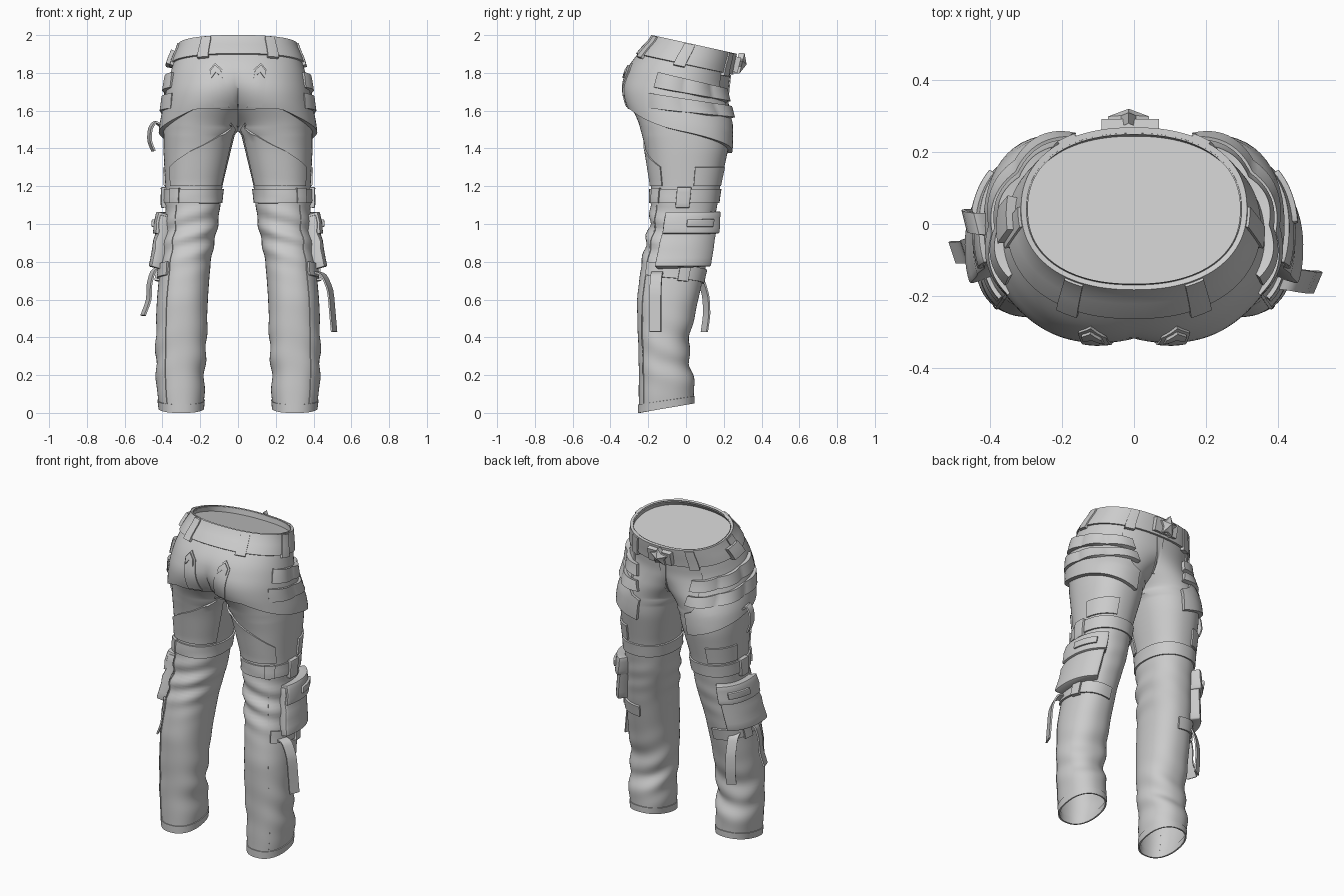
import bpy, bmesh
from math import sin, cos, pi, acos, exp, hypot
from mathutils import Vector

cube = bpy.data.objects.get("Cube")
if cube:
    bpy.data.objects.remove(cube)

cloth = bpy.data.materials.new("grey_cloth")
cloth.use_nodes = True
cloth.diffuse_color = (0.6, 0.6, 0.6, 1)
cloth.node_tree.nodes["Principled BSDF"].inputs["Base Color"].default_value = (0.6, 0.6, 0.6, 1)

# Cross-sections of one leg and hip: height, inner x, outer x, back y, front y
SECTIONS = [
    (0.0, .185, .415, -.25, .04), (0.1, .175, .43, -.25, .045),
    (0.2, .18, .435, -.25, .035), (0.3, .17, .435, -.25, .01),
    (0.4, .165, .435, -.255, .02), (0.6, .16, .43, -.26, .065),
    (0.8, .145, .41, -.235, .11), (1.0, .105, .385, -.193, .15),
    (1.2, .083, .385, -.183, .18), (1.4, .035, .395, -.215, .225),
    (1.5, .01, .395, -.24, .23), (1.56, -.03, .39, -.26, .23),
    (1.62, -.09, .38, -.295, .23), (1.7, -.17, .37, -.318, .225),
    (1.8, -.3, .355, -.3, .225), (1.9, -.335, .335, -.24, .235),
    (2.0, -.295, .295, -.16, .255)]


def linear(z):
    z = min(max(z, 0), 2)
    for a, b in zip(SECTIONS, SECTIONS[1:]):
        if z <= b[0]:
            f = (z - a[0]) / (b[0] - a[0])
            return [p + (q - p) * f for p, q in zip(a[1:], b[1:])]


def section(z):
    rows = [linear(z + d) for d in (-.03, -.015, 0, .015, .03)]
    return [sum(c) / 5 for c in zip(*rows)]


def power(v, p):
    return abs(v) ** p * (1 if v > 0 else -1)


def surface(t, z, off=0.0):
    """Cloth point: t runs from back (-1) over the outside (0) to front (1)."""
    xi, xo, yb, yf = section(z)
    if 0 < xi < .016:
        xi = 0
    cx, rx, cy, ry = (xi + xo) / 2, (xo - xi) / 2, (yb + yf) / 2, (yf - yb) / 2
    # Legs and waist are boxier than the hips
    p = .88 + .12 * exp(-((z - 1.68) / .17) ** 2)
    a0 = pi if cx >= rx else acos(-(max(cx, 0) / rx) ** (1 / p))
    a = t * a0
    # Folds gather behind the knee and above the cuff
    knee = exp(-((z - .95) / .14) ** 2) * (.4 - .6 * sin(a))
    ankle = exp(-((z - .3) / .17) ** 2) * (.5 + .4 * sin(a))
    fold = .01 * knee * sin(55 * z + 2.5 * cos(a)) + .011 * ankle * sin(36 * z + 3 * sin(a + .6))
    nx, ny = cos(a) / rx, sin(a) / ry
    k = (off + fold) / hypot(nx, ny)
    x = max(0, cx + rx * power(cos(a), p) + nx * k)
    y = cy + ry * power(sin(a), p) + ny * k
    tilt = min(max((z - 1.5) / .35, 0), 1)
    zz = z - .22 * (y + .18) * tilt + .17 * max(0, y + .25) * max(0, 1 - z / .3)
    return Vector((x, y, zz))


def finish(name, bm, mirror=False, thick=0.0, bevel=0.0):
    bmesh.ops.remove_doubles(bm, verts=bm.verts, dist=.0002)
    mesh = bpy.data.meshes.new(name)
    bm.to_mesh(mesh)
    bm.free()
    ob = bpy.data.objects.new(name, mesh)
    bpy.context.collection.objects.link(ob)
    mesh.materials.append(cloth)
    if mirror:
        ob.modifiers.new("Mirror", "MIRROR")
    if thick:
        m = ob.modifiers.new("Solidify", "SOLIDIFY")
        m.thickness, m.offset = thick, -1
    if bevel:
        m = ob.modifiers.new("Bevel", "BEVEL")
        m.width, m.segments = bevel, 2
    bpy.ops.object.select_all(action="DESELECT")
    ob.select_set(True)
    bpy.context.view_layer.objects.active = ob
    bpy.ops.object.convert(target="MESH")
    bpy.ops.object.shade_smooth_by_angle(angle=.7)


def grid(name, point, nu, nv, flip=False, **kw):
    bm = bmesh.new()
    v = [[bm.verts.new(point(i / nu, j / nv)) for i in range(nu + 1)] for j in range(nv + 1)]
    for j in range(nv):
        for i in range(nu):
            f = [v[j][i], v[j][i + 1], v[j + 1][i + 1], v[j + 1][i]]
            bm.faces.new(f[::-1] if flip else f)
    finish(name, bm, **kw)


def patch(name, t0, t1, lo, hi, off, base=None, slope=0.0, wave=0.0, nu=16, nv=4, side=0, bevel=0.0):
    """Cloth piece lying on the surface; base is its offset along the top edge."""
    top = off if base is None else base

    def point(u, v):
        t = t0 + (t1 - t0) * u
        low = lo(t) if callable(lo) else lo + slope * t
        high = hi(t) if callable(hi) else hi + slope * t
        o = off + (top - off) * v + wave * abs(sin(3 * pi * u))
        p = surface(t, low + (high - low) * v, o)
        return Vector((p.x * (side or 1), p.y, p.z))
    grid(name, point, nu, nv, flip=side < 0, mirror=not side,
         thick=max(off, top) + .004, bevel=bevel)


def ribbon(name, pts, width):
    """Loose strap following a path, with width along a fixed direction."""
    w = Vector(width)
    pts = [Vector(p) for p in pts]

    def point(u, v):
        # A weighted average softens the corners of the path
        def at(s):
            s = min(max(s, 0), 1) * (len(pts) - 1)
            i = min(int(s), len(pts) - 2)
            return pts[i].lerp(pts[i + 1], s - i)
        return (at(v - .08) + at(v) * 2 + at(v + .08)) / 4 + w * (u - .5)
    grid(name, point, 2, 20, thick=.01)


# Trousers body and the closed waist
grid("trousers", lambda u, v: surface(2 * u - 1, 2 * v), 56, 110, mirror=True)
bm = bmesh.new()
rim = [surface(i / 16 - 1, 1.965) for i in range(33)]
rim += [Vector((-p.x, p.y, p.z)) for p in rim[-2:0:-1]]
bm.faces.new([bm.verts.new(p) for p in rim])
finish("waist_lining", bm)


# Flared hip panel, its hem dropping from the seat to the front of the thigh
def hip_hem(t):
    return 1.6 - .205 * max(0, t + .55)


patch("hip_panel", -1, .55, hip_hem, 1.9, .025, base=.005, nu=40, nv=16)


# Seat pockets with a pointed top, and seams
def pocket_top(t):
    return 1.83 - .6 * abs(t + .8)


patch("seat_pocket", -.87, -.73, 1.61, pocket_top, .031, base=.019, nu=8, nv=8)
patch("seat_pocket_flap", -.85, -.75, lambda t: pocket_top(t) - .05,
      lambda t: pocket_top(t) - .012, .028, nu=8)
patch("rear_thigh_panel", -.86, -.22, 1.2, lambda t: 1.223 - .36 * t, .008, nu=24, nv=10)
patch("fly_seam", .97, 1, 1.6, 1.88, .006, nu=2, nv=8)

# Belt with loops
patch("belt", -1, 1, 1.885, 2, .016, nu=48)
for t in (-.67, -.05, .62):
    patch("belt_loop", t - .06, t + .06, 1.87, 1.997, .024, nu=4)
patch("belt_tail", -.08, .1, 1.88, 1.96, .045, nu=6, side=-1)

# Hip webbing
for low, high, start in ((1.72, 1.805, -.24), (1.605, 1.685, -.28)):
    patch("hip_webbing", start, .66, low, high, .024, slope=-.025, wave=.014, nu=36, nv=3)

# Thigh straps, pockets and seams
patch("thigh_strap", -1, 1, 1.11, 1.185, .01, nu=48)
patch("thigh_buckle", -.06, .04, 1.085, 1.195, .024, nu=4, bevel=.004)
patch("rear_strap_keeper", -.36, -.24, 1.11, 1.19, .018, nu=4)
patch("thigh_patch", .06, .42, 1.2, 1.3, .01)
patch("side_seam", -.31, -.29, .04, 1.1, .004, nu=2, nv=50)
patch("cuff_hem", -1, 1, 0, .045, .005, nu=56, nv=2)

# Knee pouch and its strap
patch("pouch", -.14, .34, .775, 1.05, .06, base=.042, nv=6, bevel=.008)
patch("pouch_flap", -.13, .35, .95, 1.065, .064, base=.05, bevel=.005)
patch("pouch_tab", .03, .25, .985, 1.025, .07, nu=8, bevel=.003)
patch("knee_strap", -.28, .55, .715, .785, .012, slope=-.06, nu=24)
patch("knee_buckle", .05, .15, .705, .795, .024, slope=-.06, nu=4)

# Loose strap ends
ribbon("left_loose_strap", [(.41, -.15, .74), (.45, -.155, .73), (.485, -.16, .65),
                            (.495, -.16, .53), (.505, -.16, .42)], (.025, .06, 0))
ribbon("right_loose_strap", [(-.41, -.07, .78), (-.455, -.07, .755), (-.475, -.075, .68),
                             (-.475, -.08, .6), (-.51, -.08, .51)], (-.02, .06, 0))
ribbon("right_front_strap", [(-.38, .03, .75), (-.385, .08, .72), (-.39, .11, .62),
                             (-.39, .115, .52), (-.39, .1, .42)], (.05, .03, 0))
ribbon("right_hip_strap", [(-.4, 0, 1.52), (-.44, 0, 1.55), (-.47, .005, 1.51),
                           (-.475, .01, 1.44), (-.45, .01, 1.38)], (-.015, .06, 0))

# Front buckle: plate with a raised five-point star
grid("buckle_plate", lambda u, v: Vector((.07 - .16 * u, .292 - .02 * (1 - v), 1.8 + .08 * v)),
     2, 2, thick=.03)
bm = bmesh.new()
mid = Vector((-.015, .295, 1.845))
ring = []
for i in range(10):
    r = .035 if i % 2 else .06
    ring.append(mid + Vector((r * sin(i * pi / 5), r * .25 * cos(i * pi / 5), r * cos(i * pi / 5))))
outer = [bm.verts.new(p) for p in ring]
back = [bm.verts.new(p - Vector((0, .03, 0))) for p in ring]
tip = bm.verts.new(mid + Vector((0, .026, 0)))
for i in range(10):
    j = (i + 1) % 10
    bm.faces.new((tip, outer[i], outer[j]))
    bm.faces.new((outer[i], back[i], back[j], outer[j]))
bmesh.ops.recalc_face_normals(bm, faces=bm.faces)
finish("buckle_star", bm)
